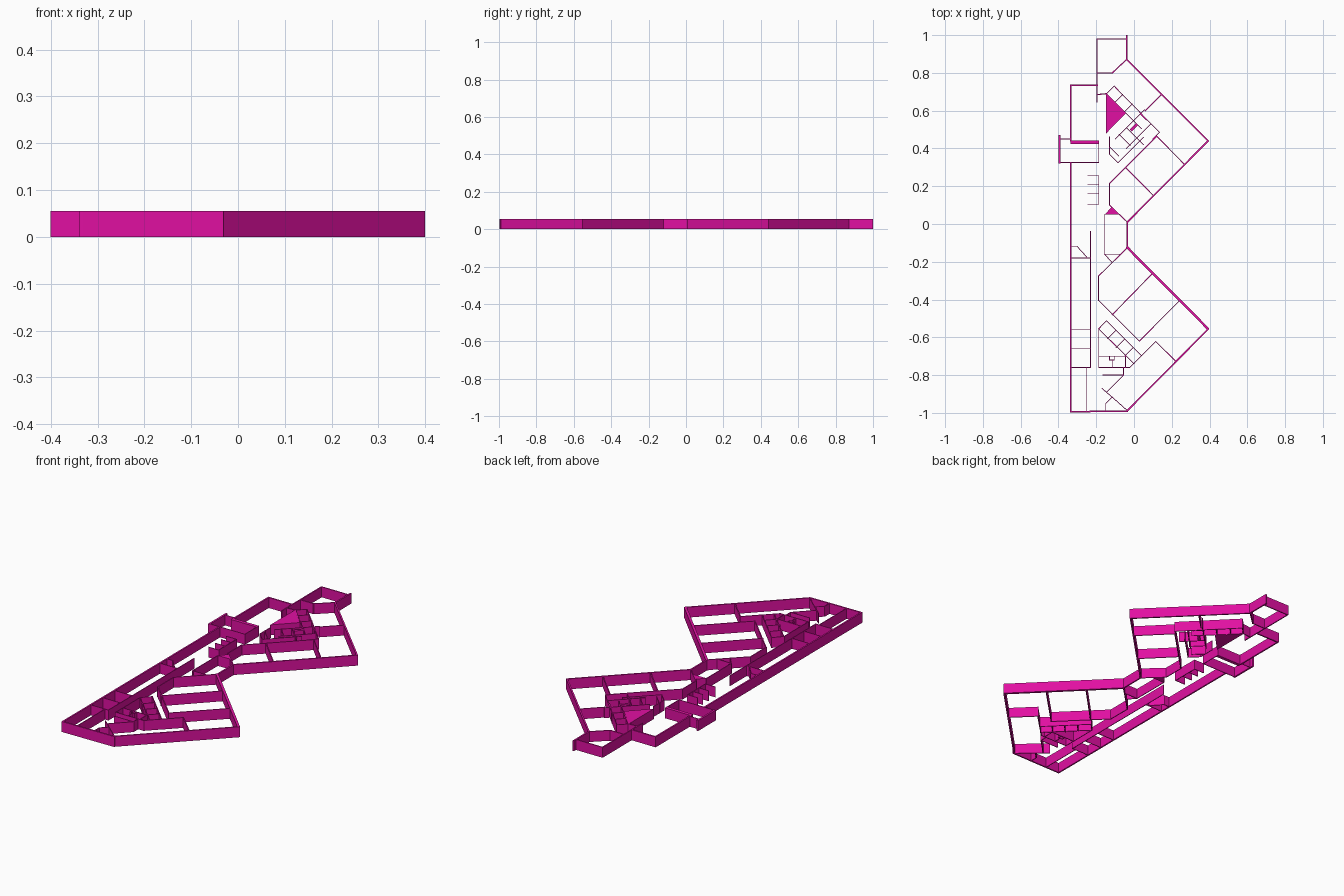
import bpy, bmesh
from mathutils import Vector

H = 0.055
mat = bpy.data.materials.new("magenta")
mat.diffuse_color = (0.75, 0.005, 0.36, 1)


def finish(name, bm):
    me = bpy.data.meshes.new(name)
    bm.to_mesh(me)
    bm.free()
    me.materials.append(mat)
    bpy.context.collection.objects.link(bpy.data.objects.new(name, me))


def prism(bm, pts):
    f = bm.faces.new([bm.verts.new((p[0], p[1], 0)) for p in pts])
    f.normal_update()
    if f.normal.z > 0:
        f.normal_flip()
    lo = list(f.verts)
    hi = [bm.verts.new((v.co.x, v.co.y, H)) for v in lo]
    bm.faces.new(hi[::-1])
    n = len(lo)
    for i in range(n):
        j = (i + 1) % n
        bm.faces.new((lo[j], lo[i], hi[i], hi[j]))


def walls(name, t, *paths):
    """Each path is a polyline; every segment becomes an upright wall slab."""
    bm = bmesh.new()
    for path in paths:
        for a, b in zip(path, path[1:]):
            a, b = Vector(a), Vector(b)
            d = (b - a).normalized() * t / 2
            n = Vector((-d.y, d.x))
            prism(bm, [a - d - n, b + d - n, b + d + n, a - d + n])
    finish(name, bm)


def solid(name, pts):
    bm = bmesh.new()
    prism(bm, pts)
    finish(name, bm)


# outer shell
walls("outer_wall_east", 0.008,
      [(-.038, .996), (-.038, .87), (.392, .44), (-.035, .01), (-.035, -.125)],
      [(.392, -.557), (-.035, -.988)])
walls("outer_wall_thick", 0.013, [(-.035, -.125), (.39, -.553)])
walls("outer_wall_west", 0.008,
      [(-.035, -.99), (-.335, -.994), (-.335, .325)],
      [(-.335, .44), (-.335, .735), (-.195, .735)])
walls("north_room", 0.006, [(-.195, .645), (-.195, .98), (-.038, .98)],
      [(-.195, .80), (-.115, .80), (-.038, .872)], [(-.195, .685), (-.145, .69)])

# west porch
walls("porch_front", 0.010, [(-.395, .325), (-.395, .465)])
walls("porch_back", 0.018, [(-.328, .432), (-.194, .432)])
walls("porch_sides", 0.004, [(-.395, .325), (-.187, .325), (-.187, .44)],
      [(-.395, .45), (-.335, .45)])

# solid shafts
solid("large_shaft", [(-.147, .69), (-.147, .48), (-.045, .585)])
solid("small_shaft", [(-.155, .05), (-.08, .05), (-.118, .09)])

# north wing rooms
walls("north_wing_rooms", 0.005,
      [(.145, .685), (.06, .60)],
      [(.265, .318), (.12, .465), (-.13, .215), (-.13, .10), (-.035, .01)],
      [(-.045, .30), (.10, .153)])
walls("north_core", 0.004,
      [(-.145, .69), (-.105, .73), (.135, .485), (.10, .45)],
      [(-.145, .69), (.04, .505)],
      [(-.06, .685), (-.10, .645)], [(-.01, .635), (-.05, .595)],
      [(.055, .605), (-.10, .45)], [(.09, .53), (-.04, .40)],
      [(-.13, .46), (-.13, .37), (-.085, .325), (.05, .46)],
      [(-.13, .41), (-.08, .36)], [(-.08, .475), (-.02, .415)],
      [(.035, .58), (.065, .55)], [(-.04, .51), (.05, .42)])
walls("core_pier", 0.014, [(-.012, .50), (.01, .522)])

# middle corridor
walls("corridor_closets", 0.004, [(-.187, .105), (-.187, .255)],
      *[[(-.245, y), (-.187, y)] for y in (.105, .16, .21, .255)])
walls("middle_lobby", 0.004,
      [(-.155, .05), (-.155, -.16), (-.075, -.16)], [(-.155, -.16), (-.12, -.20)],
      [(-.23, -.04), (-.23, -.12)])

# south wing rooms
walls("south_wing_rooms", 0.005,
      [(-.035, -.125), (-.187, -.275), (-.187, -.405), (.028, -.62), (.237, -.41)],
      [(-.115, -.48), (.095, -.265)],
      [(.222, -.728), (.115, -.622), (.04, -.697)])
walls("south_core", 0.004,
      [(-.187, -.555), (-.145, -.512), (.04, -.697), (0, -.737), (-.022, -.76),
       (-.187, -.76), (-.187, -.555), (0, -.74)],
      [(-.095, -.562), (-.14, -.607)], [(-.05, -.61), (-.095, -.655)],
      [(-.005, -.655), (-.05, -.70)], [(-.095, -.655), (-.06, -.62)],
      [(-.187, -.70), (-.045, -.70), (-.045, -.76)],
      [(-.13, -.70), (-.13, -.72), (-.105, -.72), (-.105, -.70)],
      [(-.115, -.72), (-.115, -.76)])
walls("south_entry", 0.004,
      [(-.165, -.80), (-.055, -.80), (-.055, -.765)], [(-.055, -.80), (-.145, -.89)],
      [(-.17, -.87), (-.115, -.917), (-.035, -.988)],
      [(-.115, -.917), (-.15, -.95), (-.15, -.99)])

# west strip of offices
walls("west_offices", 0.004,
      [(-.335, -.12), (-.30, -.12), (-.25, -.175)],
      [(-.335, -.18), (-.23, -.18), (-.23, -.76)], [(-.23, -.12), (-.23, -.18)],
      [(-.25, -.76), (-.25, -.99)],
      *[[(-.335, y), (-.23, y)] for y in (-.56, -.66, -.76)])
